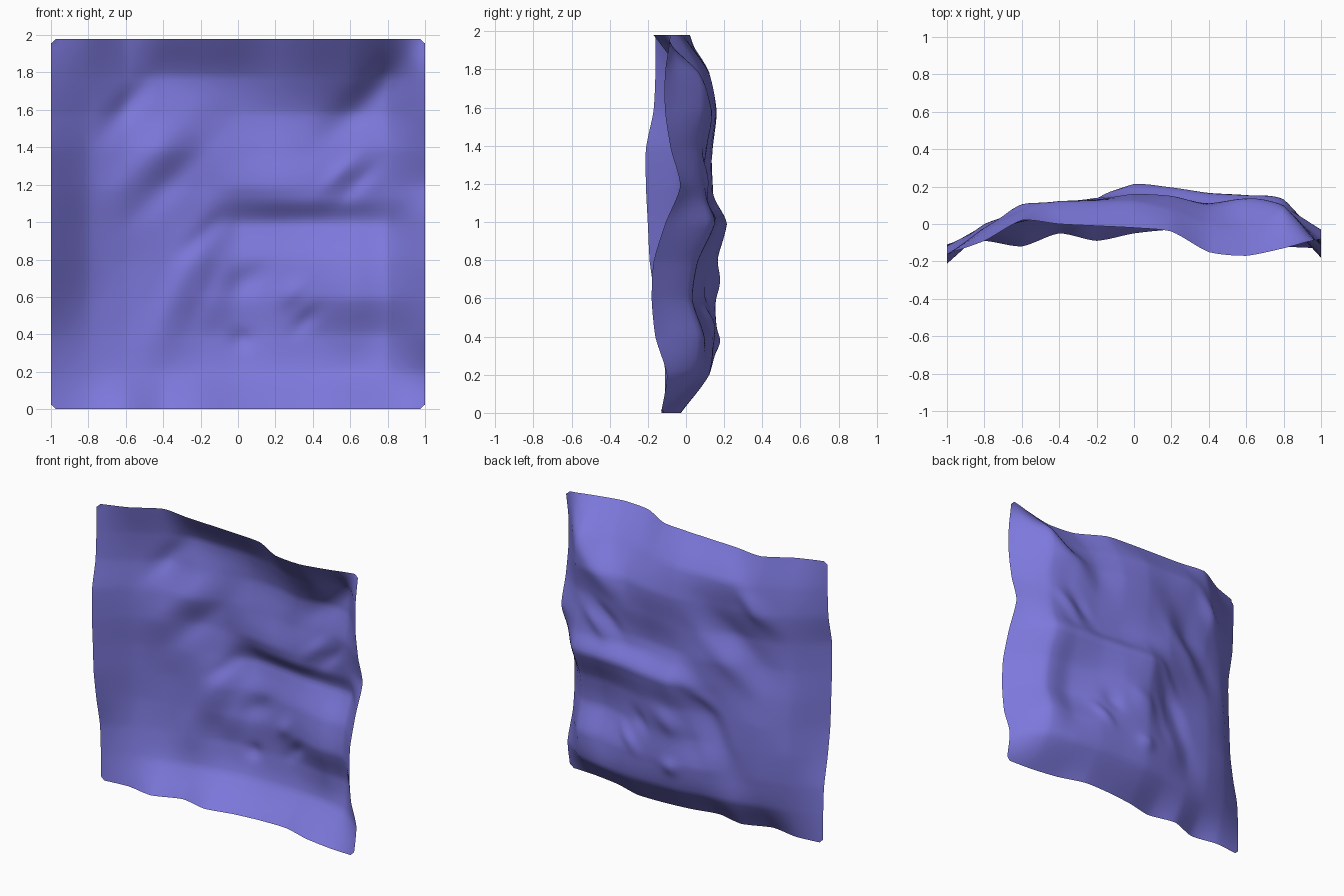
import bpy, bmesh, math

if "Cube" in bpy.data.objects:
    bpy.data.objects.remove(bpy.data.objects["Cube"])

HEIGHT = 1.98
N = 80  # cells per side

# Relief depth (y, in hundredths) on a coarse net: rows bottom to top, columns left to right
NET = [
    [-11, -9, -12, -5, -9, -5, -3, -3, -9, -12, -13],
    [-11, -4, 1, 6, 9, 12, 12, 12, 10, 5, -10],
    [-12, -1, 5, 7, 13, 16, 15, 14, 10, 8, -16],
    [-16, 0, 6, 8, 9, 15, 14, 9, 3, 2.5, -18],
    [-19, -1, 6, 8, 9, 16, 15, 10, 6, 5, -17],
    [-20, -2, 4, 8, 13, 21, 19, 16, 15, 13, -11],
    [-21, -4, 2, 9, 14, 13, 10, 9, 10, 9, -3],
    [-21, -4, 3, 6, 12, 14, 13, 10, 10, 6.5, -8],
    [-17, -2, 8, 10, 13, 16, 15, 10, 10, 9, -11],
    [-16, -4, 7, 12, 12, 12, 8, 0, -2, 4, -11],
    [-16, -9, 2, 0, -1, -2, -4, -15, -17, -13, -8],
]

# Folds and lumps: x, z, half length, half width, angle in degrees, depth
FOLDS = [
    (0.40, 1.11, 0.40, 0.05, 0, -0.015),      # under the level crease
    (0.35, 1.01, 0.45, 0.04, 0, 0.008),
    (-0.20, 0.92, 0.13, 0.05, 45, 0.022),     # crease turning down to the left
    (0.70, 1.66, 0.32, 0.09, 43, 0.04),       # upper right diagonal crease
    (-0.36, 1.22, 0.28, 0.07, 44, 0.018),     # left diagonal step
    (-0.45, 1.36, 0.28, 0.08, 44, -0.015),
    (-0.60, 1.62, 0.17, 0.06, 50, 0.025),     # upper left diagonal
    (-0.30, 0.70, 0.25, 0.06, 65, -0.015),    # lower left step
    (-0.18, 0.62, 0.22, 0.06, 65, 0.015),
    (0.05, 0.69, 0.12, 0.07, 30, 0.025),
    (0.55, 1.27, 0.13, 0.04, 45, -0.02),
    (0.65, 1.22, 0.13, 0.04, 45, 0.02),
    (0.02, 0.37, 0.06, 0.05, 0, 0.022),
    (0.28, 0.62, 0.08, 0.05, 45, -0.02),
    (0.37, 0.48, 0.09, 0.04, 45, 0.02),
]


def spline(p, t):
    """Smooth curve through a row of evenly spaced values, t in 0..1."""
    s = t * (len(p) - 1)
    i = min(int(s), len(p) - 2)
    f = s - i
    b, c = p[i], p[i + 1]
    a = p[i - 1] if i > 0 else 2 * b - c
    d = p[i + 2] if i + 2 < len(p) else 2 * c - b
    smooth = b + 0.5 * f * (c - a + f * (2 * a - 5 * b + 4 * c - d
                                         + f * (3 * (b - c) + d - a)))
    return 0.6 * smooth + 0.4 * (b + f * (c - b))


def fold(x, z, cx, cz, rl, rw, deg, depth):
    a = math.radians(deg)
    u = (x - cx) * math.cos(a) + (z - cz) * math.sin(a)
    v = -(x - cx) * math.sin(a) + (z - cz) * math.cos(a)
    return depth * math.exp(-(u / rl) ** 2 - (v / rw) ** 2)


def depth_at(x, z):
    base = spline([spline(row, (x + 1) / 2) for row in NET], z / HEIGHT) / 100
    return base + sum(fold(x, z, *f) for f in FOLDS) * min(1, (1 - abs(x)) / 0.1)


# Rumpled relief sheet
bm = bmesh.new()
grid = []
for j in range(N + 1):
    z = HEIGHT * j / N
    row = []
    for i in range(N + 1):
        x = -1 + 2 * i / N
        row.append(bm.verts.new((x, depth_at(x, z), z)))
    grid.append(row)
for j in range(N):
    for i in range(N):
        bm.faces.new((grid[j][i], grid[j][i + 1], grid[j + 1][i + 1], grid[j + 1][i]))

# Slightly clipped corners
for j, i in ((0, 0), (0, N), (N, 0), (N, N)):
    v = grid[j][i]
    v.co.x *= 0.985
    v.co.z += 0.012 if j == 0 else -0.012

mesh = bpy.data.meshes.new("relief_sheet")
bm.to_mesh(mesh)
bm.free()
for p in mesh.polygons:
    p.use_smooth = True

mat = bpy.data.materials.new("violet_blue")
mat.diffuse_color = (0.205, 0.19, 0.72, 1)
mat.use_nodes = True
mat.node_tree.nodes["Principled BSDF"].inputs["Base Color"].default_value = mat.diffuse_color
mesh.materials.append(mat)

obj = bpy.data.objects.new("relief_sheet", mesh)
bpy.context.collection.objects.link(obj)
